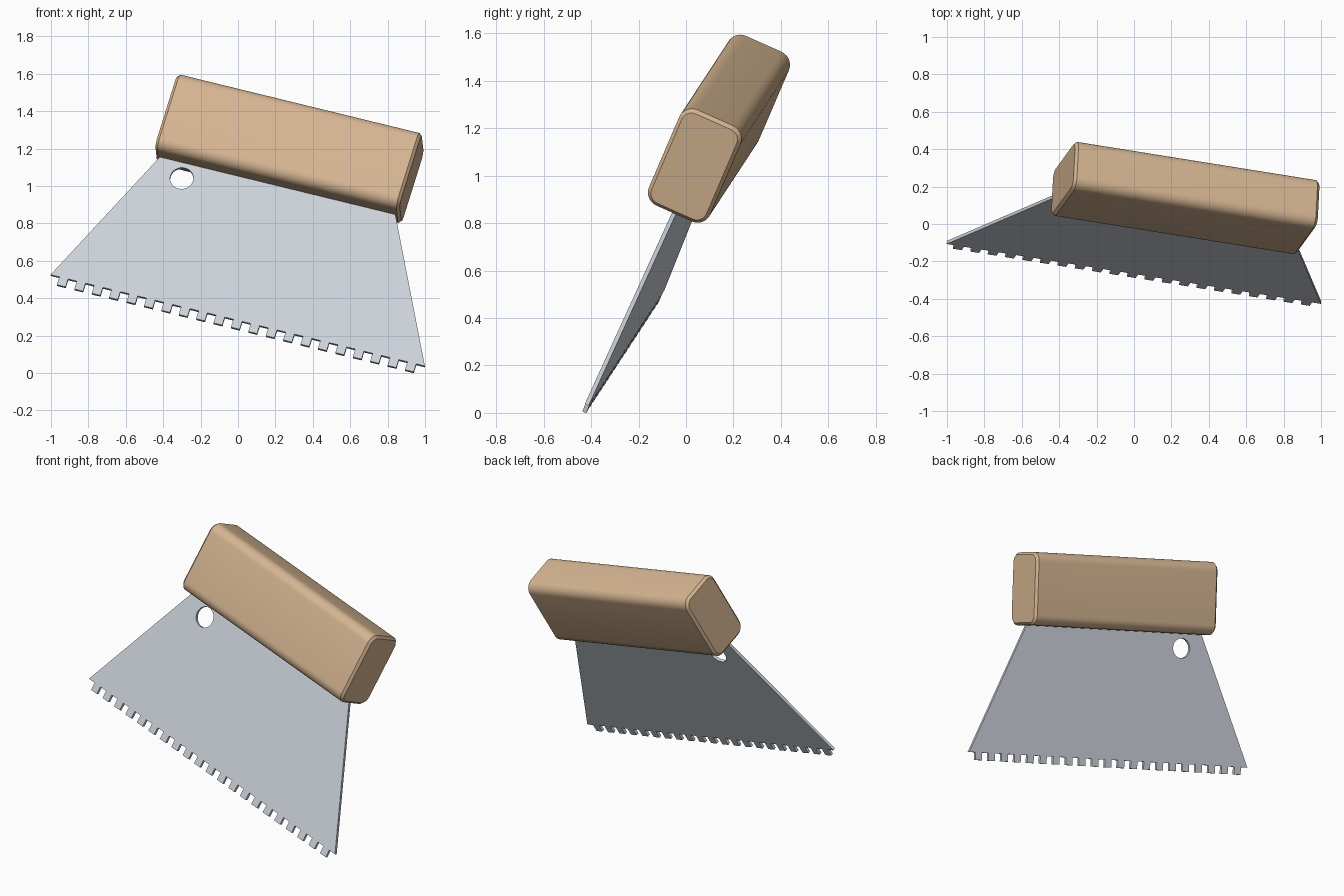
import bpy, bmesh, math
from mathutils import Vector, Matrix

if "Cube" in bpy.data.objects:
    bpy.data.objects.remove(bpy.data.objects["Cube"])

# Tilted frame of the tool: u along the handle, v up the blade, w out of the front
u = Vector((0.960, -0.1536, -0.2343)).normalized()
v = Vector((0.276, 0.3796, 0.8826))
v = (v - u * v.dot(u)).normalized()
w = u.cross(v)
frame = Matrix((u, v, w)).transposed().to_4x4()
frame.translation = (0.275, 0.139, 1.1985)


def material(name, color):
    m = bpy.data.materials.new(name)
    m.diffuse_color = (*color, 1)
    m.use_nodes = True
    m.node_tree.nodes["Principled BSDF"].inputs["Base Color"].default_value = m.diffuse_color
    return m


wood = material("light_wood", (0.658, 0.456, 0.283))
steel = material("pale_steel", (0.60, 0.64, 0.70))

# Handle: box with well rounded long edges and a small chamfer at both ends
L, H, W = 1.361, 0.457, 0.283
bm = bmesh.new()
bmesh.ops.create_cube(bm, size=1, matrix=Matrix.Diagonal((L, H, W, 1)))
long_edges = [e for e in bm.edges if abs(e.verts[0].co.x - e.verts[1].co.x) > L / 2]
bmesh.ops.bevel(bm, geom=long_edges, offset=0.06, segments=7, profile=0.5, affect='EDGES')
rim = [e for e in bm.edges
       if abs(e.verts[0].co.x) > L / 2 - 1e-4 and abs(e.verts[0].co.x - e.verts[1].co.x) < 1e-4]
bmesh.ops.bevel(bm, geom=rim, offset=0.015, segments=1, profile=0.5, affect='EDGES')
bmesh.ops.recalc_face_normals(bm, faces=bm.faces[:])
mesh = bpy.data.meshes.new("handle")
bm.to_mesh(mesh)
bm.free()
handle = bpy.data.objects.new("handle", mesh)
mesh.materials.append(wood)
bpy.context.collection.objects.link(handle)
handle.matrix_world = frame

# Blade outline: trapezoid with 21 square teeth along the wide edge
left, right, edge, tip = -1.03, 1.054, -1.04, -1.088
teeth = 21
step = (right - left) / (2 * teeth + 1)
outline = [(left, edge)]
for i in range(teeth):
    a = left + step * (2 * i + 1)
    outline += [(a, edge), (a, tip), (a + step, tip), (a + step, edge)]
outline += [(right, edge), (0.655, -0.226), (0.655, -0.15), (-0.655, -0.15), (-0.655, -0.226)]

# Hanging hole
hole = [(-0.508 + 0.0625 * math.cos(t * math.tau / 32),
         -0.318 + 0.0625 * math.sin(t * math.tau / 32)) for t in range(32)]

# Blade: filled flat curve with thickness, turned into a mesh
curve = bpy.data.curves.new("blade", 'CURVE')
curve.dimensions = '2D'
curve.fill_mode = 'BOTH'
curve.extrude = 0.009
for loop in (outline, hole):
    s = curve.splines.new('POLY')
    s.points.add(len(loop) - 1)
    for p, (x, y) in zip(s.points, loop):
        p.co = (x, y, 0, 1)
    s.use_cyclic_u = True
curve.materials.append(steel)
blade = bpy.data.objects.new("blade", curve)
bpy.context.collection.objects.link(blade)
blade.matrix_world = frame @ Matrix.Translation((0, 0, 0.001))
bpy.context.view_layer.objects.active = blade
blade.select_set(True)
bpy.ops.object.convert(target='MESH')

# Smooth the rounded edges, keep the corners crisp
bpy.ops.object.select_all(action='DESELECT')
for ob in (handle, bpy.data.objects["blade"]):
    ob.select_set(True)
    bpy.context.view_layer.objects.active = ob
bpy.ops.object.shade_smooth_by_angle(angle=math.radians(30))
